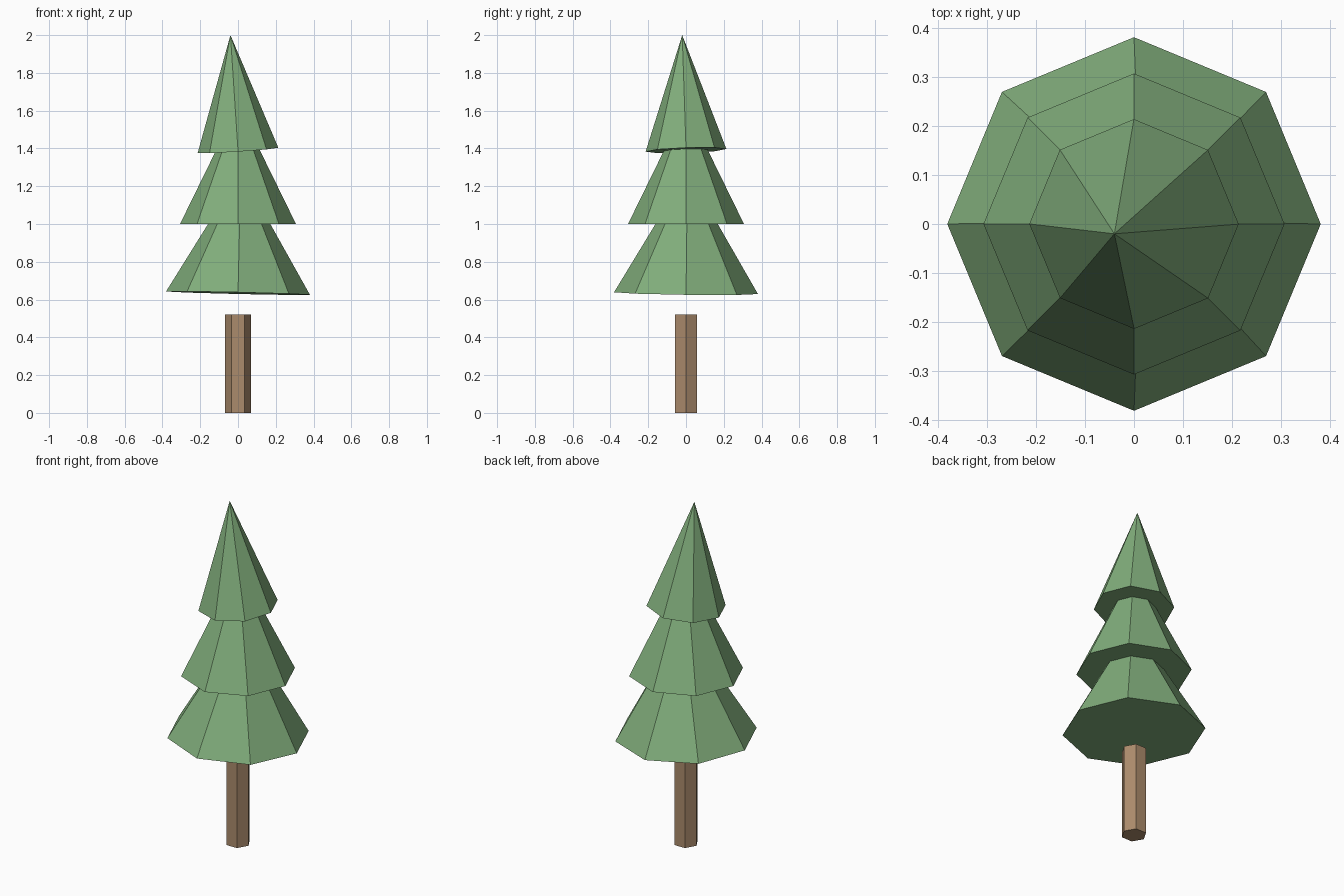
import bpy
import bmesh
import math
from mathutils import Matrix, Vector

cube = bpy.data.objects.get("Cube")
if cube:
    bpy.data.objects.remove(cube, do_unlink=True)


def make_material(name, color):
    mat = bpy.data.materials.new(name)
    mat.use_nodes = True
    mat.diffuse_color = color
    mat.node_tree.nodes["Principled BSDF"].inputs["Base Color"].default_value = color
    return mat


def add_cone(name, sides, r_base, r_top, base_z, axis, mat):
    """Flat-shaded cone or prism standing on base_z, leaning along axis."""
    axis = Vector(axis)
    height = axis.length
    tilt = Vector((0, 0, 1)).rotation_difference(axis).to_matrix().to_4x4()
    place = (Matrix.Translation((0, 0, base_z)) @ tilt
             @ Matrix.Translation((0, 0, height / 2)))
    bm = bmesh.new()
    bmesh.ops.create_cone(bm, cap_ends=True, segments=sides, radius1=r_base,
                          radius2=r_top, depth=height)
    # Put a corner on the +x axis
    first = max(bm.verts, key=lambda v: (round(v.co.x, 4), v.co.y))
    turn = Matrix.Rotation(-math.atan2(first.co.y, first.co.x), 4, "Z")
    bmesh.ops.transform(bm, matrix=place @ turn, verts=bm.verts)
    bmesh.ops.remove_doubles(bm, verts=bm.verts, dist=0.0001)
    bmesh.ops.recalc_face_normals(bm, faces=bm.faces)
    mesh = bpy.data.meshes.new(name)
    bm.to_mesh(mesh)
    bm.free()
    mesh.materials.append(mat)
    obj = bpy.data.objects.new(name, mesh)
    bpy.context.collection.objects.link(obj)
    return obj


leaf = make_material("leaf green", (0.22, 0.42, 0.20, 1))
bark = make_material("bark brown", (0.41, 0.26, 0.15, 1))

# Hexagonal trunk, with a gap below the foliage
add_cone("trunk", 6, 0.068, 0.068, 0, (0, 0, 0.52), bark)

# Three overlapping foliage tiers, the lowest and highest slightly tilted
add_cone("lower_foliage", 8, 0.381, 0, 0.634, (0.015, 0.008, 0.645), leaf)
add_cone("middle_foliage", 8, 0.307, 0, 1.0, (0, 0, 0.627), leaf)
add_cone("top_foliage", 8, 0.214, 0, 1.39, (-0.04, -0.02, 0.61), leaf)
